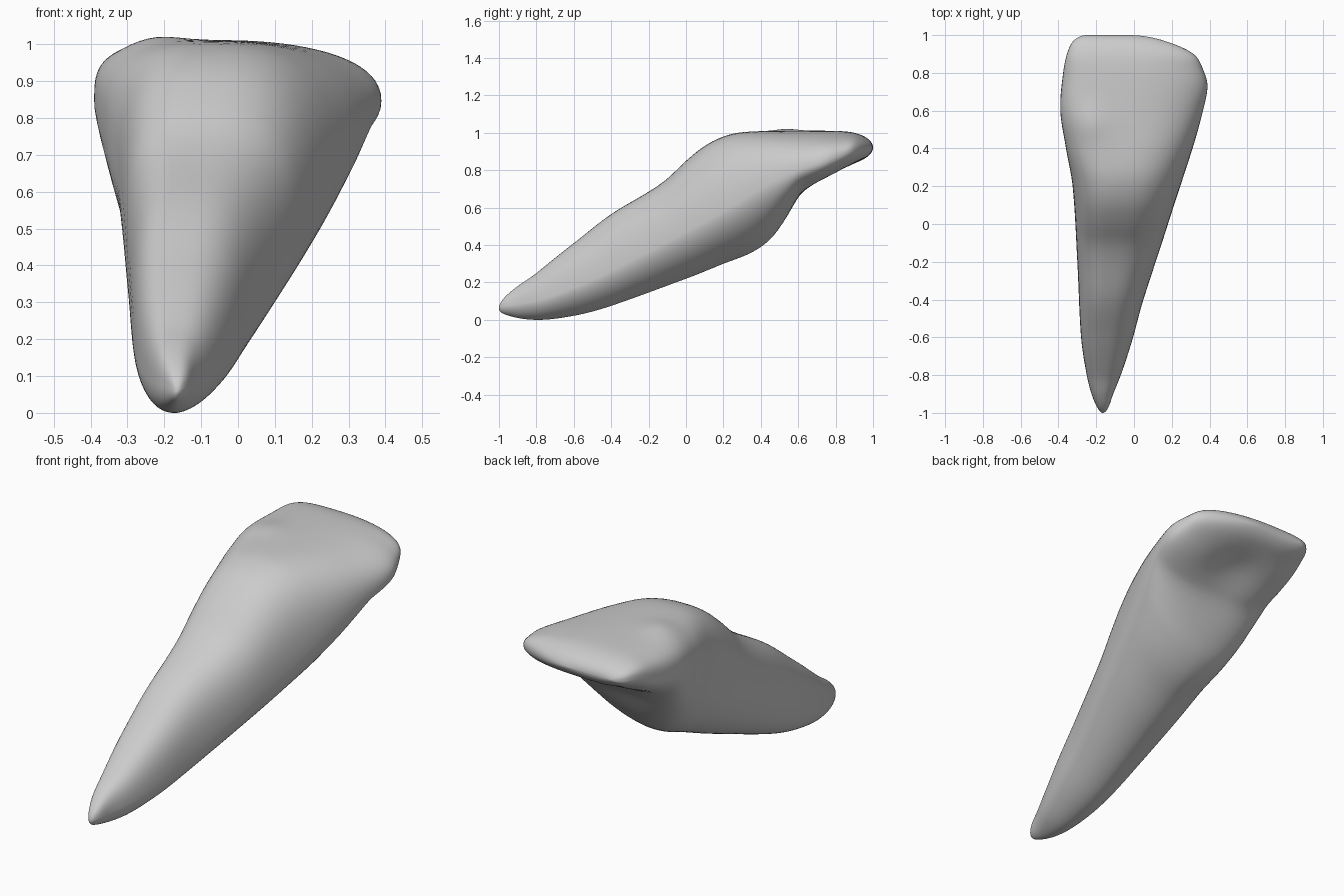
import bpy
import bmesh
from math import acos, cos, sin, pi, exp, copysign

RINGS, SIDES = 110, 72

if "Cube" in bpy.data.objects:
    bpy.data.objects.remove(bpy.data.objects["Cube"])

# Outline profiles along the length: position y, then the value there
TOP = [(-1, .06), (-.97, .12), (-.9, .18), (-.8, .25), (-.6, .41), (-.4, .565), (-.2, .685),
       (-.1, .755), (0, .85), (.1, .93), (.2, .98), (.3, 1.003), (.5, 1.01), (.8, 1.01),
       (.9, 1.0), (.97, .97), (1, .92)]
BOTTOM = [(-1, .06), (-.97, .03), (-.8, 0), (-.6, .022), (-.4, .075), (0, .22), (.2, .3),
          (.35, .36), (.45, .43), (.52, .52), (.6, .645), (.64, .68), (.8, .765), (.9, .825),
          (.97, .87), (1, .92)]
LEFT_EDGE = [(-1, -.165), (-.97, -.195), (-.9, -.225), (-.8, -.25), (-.6, -.28), (-.2, -.3),
             (.2, -.325), (.4, -.36), (.6, -.39), (.8, -.375), (.9, -.355), (.97, -.32), (1, -.25)]
RIGHT_EDGE = [(-1, -.165), (-.97, -.135), (-.9, -.11), (-.8, -.07), (-.6, -.005), (-.4, .05),
              (0, .18), (.4, .31), (.6, .365), (.73, .389), (.82, .365), (.9, .315), (.97, .16), (1, -.03)]
WIDEST = [(-1, .06), (-.8, .1), (-.6, .17), (-.4, .26), (0, .47), (.2, .58), (.4, .7),
          (.6, .8), (.8, .87), (.9, .91), (1, .92)]


def angle(y):
    return acos(max(-1, min(1, -y)))


def smooth_value(profile, t):
    """Cubic interpolation of a profile, with rounded ends."""
    pts = [(angle(y), v) for y, v in profile]

    def slope(i):
        a, b = pts[max(i - 1, 0)], pts[min(i + 1, len(pts) - 1)]
        return (b[1] - a[1]) / (b[0] - a[0])

    i = 0
    while i < len(pts) - 2 and t > pts[i + 1][0]:
        i += 1
    (t0, v0), (t1, v1) = pts[i], pts[i + 1]
    w = t1 - t0
    s = (t - t0) / w
    return (v0 * (1 + 2 * s) * (1 - s) ** 2 + slope(i) * w * s * (1 - s) ** 2
            + v1 * s * s * (3 - 2 * s) + slope(i + 1) * w * s * s * (s - 1))


def power(value, n):
    return copysign(abs(value) ** (2 / n), value)


def ease(a, b, v):
    s = max(0, min(1, (v - a) / (b - a)))
    return s * s * (3 - 2 * s)


def bell(v, centre, width):
    return exp(-((v - centre) / width) ** 2)


def ring(t):
    """One rounded, lopsided cross-section of the tooth."""
    y = -cos(t)
    top, bottom, left, right, widest = (
        smooth_value(p, t) for p in (TOP, BOTTOM, LEFT_EDGE, RIGHT_EDGE, WIDEST))
    centre = left + (right - left) * .44
    crown = ease(.4, .75, y)
    points = []
    for k in range(SIDES):
        a = 2 * pi * k / SIDES
        on_right, on_top = cos(a) > 0, sin(a) > 0
        # Roundness of each quarter, and a higher shoulder on one side
        if on_right:
            n = 2.6 - .4 * crown if on_top else 1.7 + .6 * crown
            edge, mid = right, widest
        else:
            n = 2.9 + .4 * crown if on_top else 2.2
            edge, mid = left, widest + .08 * bell(y, .4, .27)
        x = centre + power(abs(cos(a)), n) * (edge - centre)
        z = mid + power(sin(a), n) * (top - mid if on_top else mid - bottom)
        if on_top:  # small bump on the crown face
            z += .018 * sin(a) * bell(x, -.24, .1) * bell(y, .53, .1)
        else:       # hollow behind the crown
            z -= .045 * sin(a) * bell(x, -.02, .18) * bell(y, .76, .13)
        points.append((x, y, z))
    return points


# Tooth: one lofted surface from root tip to biting edge
bm = bmesh.new()
loops = [[bm.verts.new(p) for p in ring(pi * i / RINGS)] for i in range(RINGS + 1)]
for lower, upper in zip(loops, loops[1:]):
    for k in range(SIDES):
        j = (k + 1) % SIDES
        bm.faces.new((lower[k], lower[j], upper[j], upper[k]))
bmesh.ops.remove_doubles(bm, verts=bm.verts, dist=.0005)
bmesh.ops.recalc_face_normals(bm, faces=bm.faces)
for face in bm.faces:
    face.smooth = True
mesh = bpy.data.meshes.new("tooth")
bm.to_mesh(mesh)
bm.free()
tooth = bpy.data.objects.new("tooth", mesh)
bpy.context.collection.objects.link(tooth)

# Plain grey surface
grey = bpy.data.materials.new("light grey")
grey.use_nodes = True
colour = (.6, .6, .6, 1)
grey.diffuse_color = colour
grey.node_tree.nodes["Principled BSDF"].inputs["Base Color"].default_value = colour
mesh.materials.append(grey)
